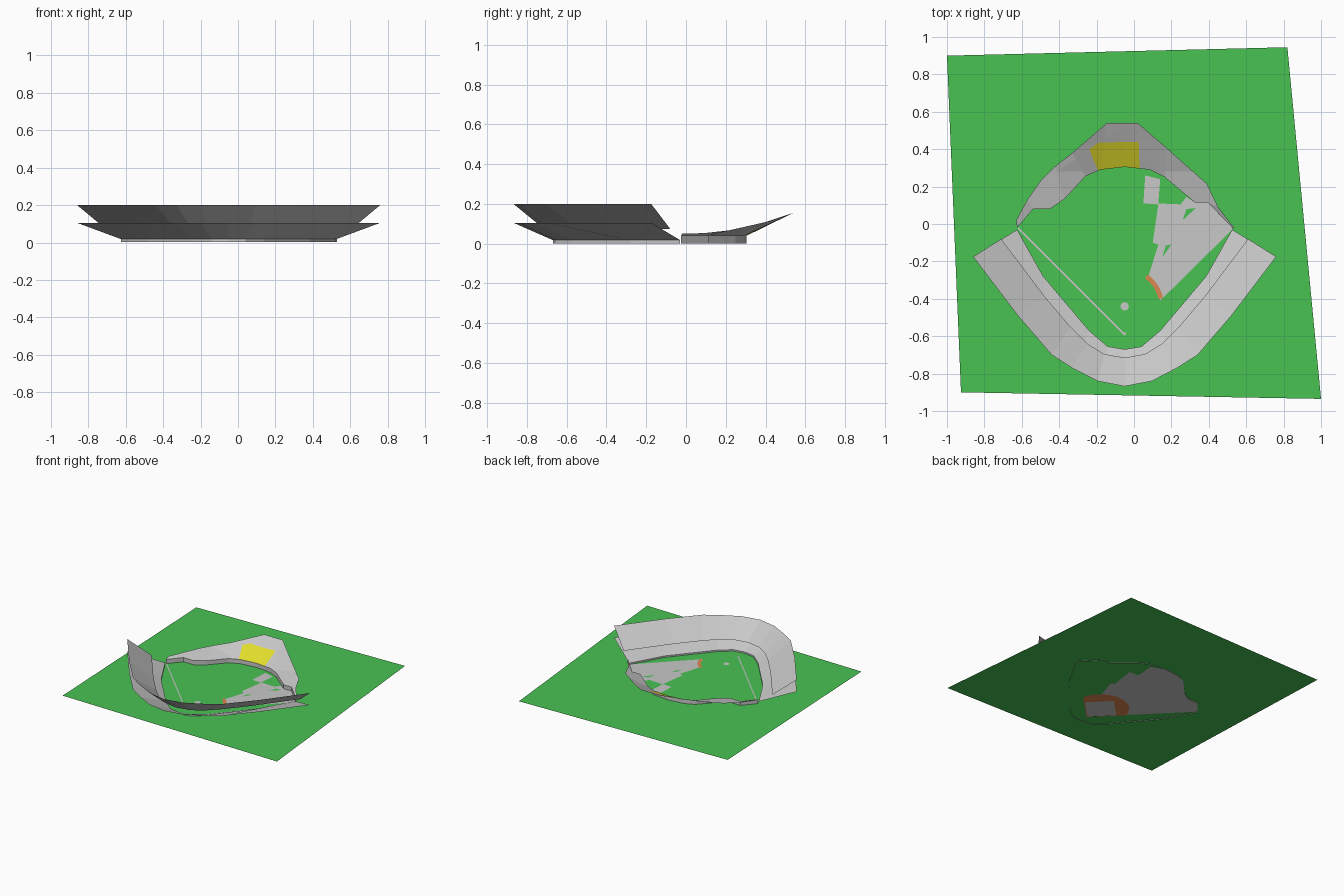
import bpy, bmesh, math
from mathutils import Vector

cube = bpy.data.objects.get("Cube")
if cube:
    bpy.data.objects.remove(cube, do_unlink=True)


def material(name, rgb):
    m = bpy.data.materials.new(name)
    m.use_nodes = True
    m.diffuse_color = (*rgb, 1)
    m.node_tree.nodes["Principled BSDF"].inputs["Base Color"].default_value = (*rgb, 1)
    return m


GREEN = material("grass_green", (0.065, 0.54, 0.085))
GRAY = material("light_gray", (0.58, 0.58, 0.58))
YELLOW = material("seat_yellow", (0.78, 0.74, 0.025))
ORANGE = material("dirt_orange", (0.72, 0.25, 0.08))

CX = -0.05  # symmetry line of the main stands


def finish(bm, name, *mats):
    me = bpy.data.meshes.new(name)
    bm.to_mesh(me)
    bm.free()
    for m in mats:
        me.materials.append(m)
    ob = bpy.data.objects.new(name, me)
    bpy.context.collection.objects.link(ob)
    return ob


def plate(name, pts, z, mat, up=True):
    """Flat polygon at height z facing up or down."""
    bm = bmesh.new()
    f = bm.faces.new([bm.verts.new((x, y, z)) for x, y in pts])
    f.normal_update()
    if (f.normal.z > 0) != up:
        f.normal_flip()
    bmesh.ops.triangulate(bm, faces=[f])
    return finish(bm, name, mat)


def loft(rows):
    """Sheet through rows of equally many points."""
    bm = bmesh.new()
    grid = [[bm.verts.new(p) for p in r] for r in rows]
    for a, b in zip(grid, grid[1:]):
        for i in range(len(a) - 1):
            bm.faces.new((a[i], a[i + 1], b[i + 1], b[i]))
    bmesh.ops.recalc_face_normals(bm, faces=bm.faces)
    if sum(f.normal.z * f.calc_area() for f in bm.faces) < 0:
        bmesh.ops.reverse_faces(bm, faces=bm.faces)
    return bm


def mirrored(half):
    """Half profile, from the end to the middle, mirrored about CX."""
    return [(CX - d, y) for d, y in half] + [(CX + d, y) for d, y in half[-2::-1]]


def at(path, z):
    return [(x, y, z) for x, y in path]


def arc(r, start, end, n=16):
    return [(CX + r * math.cos(math.radians(start + (end - start) * i / n)),
             -0.44 + r * math.sin(math.radians(start + (end - start) * i / n)))
            for i in range(n + 1)]


# Ground
plate("ground", [(-1, 0.9), (0.82, 0.945), (1, -0.935), (-0.925, -0.9)], 0.006, GREEN)

# Two-tier main stands
outer = mirrored([(0.81, -0.175), (0.575, -0.485), (0.39, -0.7),
                  (0.28, -0.77), (0.145, -0.84), (0, -0.868)])
upper_inner = mirrored([(0.66, -0.08), (0.43, -0.385), (0.29, -0.55),
                        (0.2, -0.64), (0.11, -0.695), (0, -0.715)])
lower_inner = mirrored([(0.575, -0.03), (0.48, -0.2), (0.435, -0.28),
                        (0.19, -0.57), (0.09, -0.655), (0, -0.67)])
finish(loft([at(outer, 0.2), at(upper_inner, 0.075)]), "upper_stand", GRAY)
finish(loft([at(outer, 0.105), at(lower_inner, 0.018), at(lower_inner, 0.002)]),
       "lower_stand", GRAY)

# Outfield stand with its front wall
wall = [(-0.625, -0.02), (-0.54, 0.08), (-0.45, 0.08), (-0.37, 0.135),
        (-0.26, 0.255), (-0.18, 0.29), (-0.05, 0.305), (0.085, 0.29),
        (0.165, 0.25), (0.325, 0.115), (0.395, 0.115), (0.53, -0.025)]
back = [(-0.63, 0.02), (-0.57, 0.13), (-0.5, 0.23), (-0.42, 0.31),
        (-0.33, 0.38), (-0.145, 0.54), (-0.06, 0.54), (0.02, 0.54),
        (0.165, 0.415), (0.39, 0.215), (0.45, 0.09), (0.535, -0.02)]
rear = [(x, y, 0.05 + 0.36 * max(y, 0) ** 2) for x, y in back]
bm = loft([rear, at(wall, 0.04), at(wall, 0.002)])

# Yellow seat block, cut into the outfield stand
block = [Vector(p + (0,)) for p in
         [(-0.19, 0.28), (0.03, 0.28), (0.025, 0.44), (-0.19, 0.435), (-0.24, 0.4)]]
sides = []
for a, b in zip(block, block[1:] + block[:1]):
    d = b - a
    n = Vector((d.y, -d.x, 0)).normalized()
    sides.append((a, n))
    bmesh.ops.bisect_plane(bm, geom=bm.verts[:] + bm.edges[:] + bm.faces[:],
                           plane_co=a, plane_no=n)
for f in bm.faces:
    c = f.calc_center_median()
    if abs(f.normal.z) > 0.2 and all((c - a).dot(n) < 0 for a, n in sides):
        f.material_index = 1
finish(bm, "outfield_stand", GRAY, YELLOW)

# Playing field: the part showing above the grass
edge = [(0.06, 0.26), (0.05, 0.11), (0.13, 0.105), (0.1, -0.1), (0.13, -0.11), (0.08, -0.27)]
plate("field_upper", edge + [(0.14, -0.41), (0.53, -0.025), (0.395, 0.115),
                             (0.325, 0.115), (0.28, 0.145), (0.25, 0.105),
                             (0.13, 0.105 + 0.005), (0.14, 0.24)], 0.008, GRAY)
for pts in ([(0.26, 0.02), (0.33, 0.085), (0.28, 0.08)],
            [(0.15, -0.18), (0.2, -0.11), (0.17, -0.115)]):
    plate("grass_gap", pts, 0.01, GREEN)
plate("infield_arc_upper", arc(0.21, 12, 54, 6) + arc(0.185, 54, 12, 6), 0.01, ORANGE)
plate("mound", arc(0.022, 0, 345, 23), 0.01, GRAY)
plate("foul_line", [(-0.62, -0.015), (-0.62, -0.027), (-0.05, -0.597), (-0.05, -0.585)],
      0.009, GRAY)
plate("home_plate", [(-0.06, -0.58), (-0.04, -0.58), (-0.05, -0.6)], 0.01, GRAY)

# Playing field: the part showing below the grass
home = (CX, -0.6)
plate("field_lower", [home] + wall[:7] + edge + [(0.14, -0.41)], 0.004, GRAY, up=False)
plate("infield_lower", [home] + arc(0.21, 12, 168), 0.002, ORANGE, up=False)
plate("diamond_lower", arc(0.15, 0, 270, 3), 0, GRAY, up=False)
